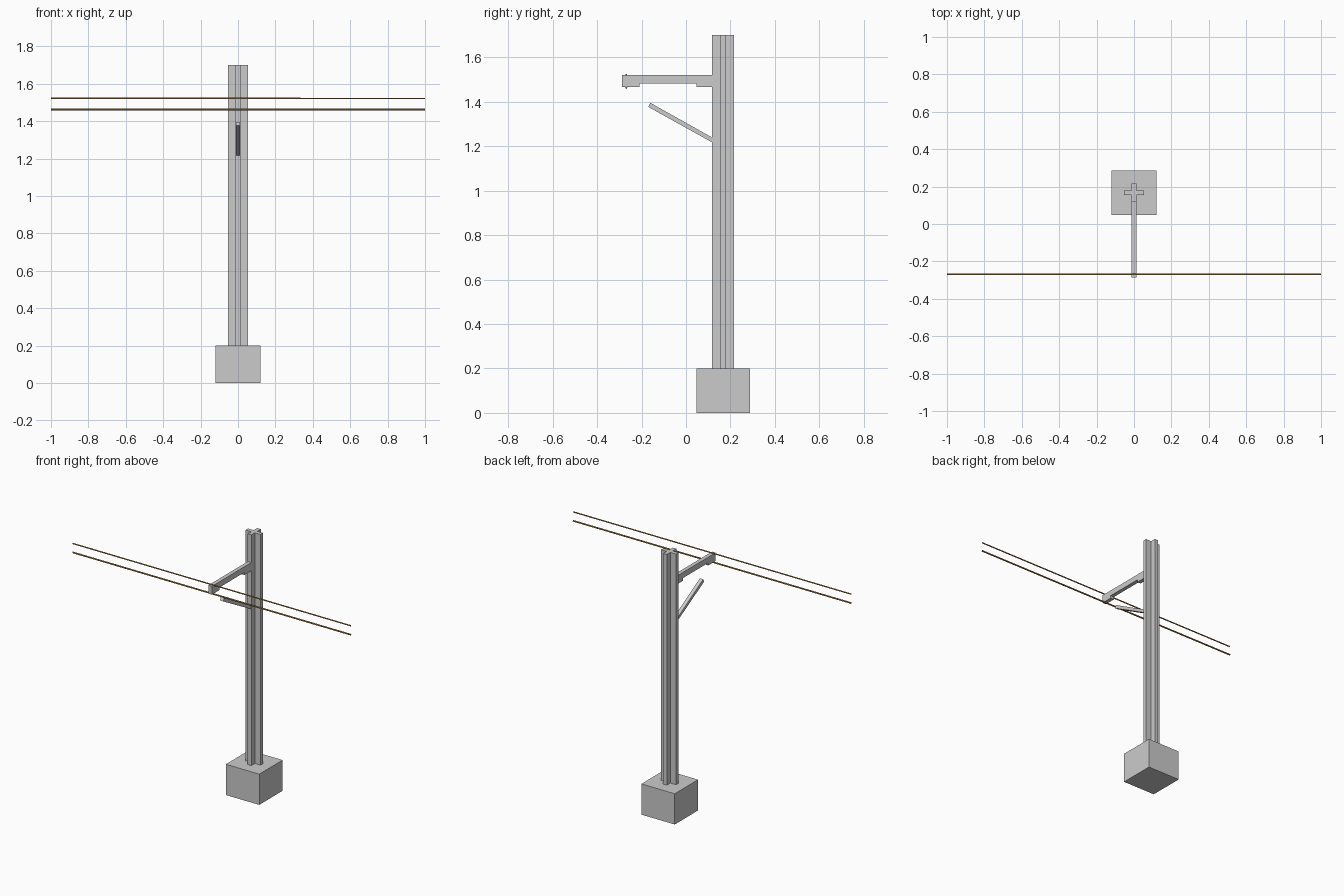
import bpy, bmesh, math
from mathutils import Vector

if "Cube" in bpy.data.objects:
    bpy.data.objects.remove(bpy.data.objects["Cube"])

POST_Y = 0.167


def extrude_profile(name, pts, direction):
    """Closed planar profile extruded along a vector."""
    bm = bmesh.new()
    face = bm.faces.new([bm.verts.new(p) for p in pts])
    new = bmesh.ops.extrude_face_region(bm, geom=[face])["geom"]
    bmesh.ops.translate(bm, vec=Vector(direction),
                        verts=[v for v in new if isinstance(v, bmesh.types.BMVert)])
    bmesh.ops.recalc_face_normals(bm, faces=bm.faces)
    mesh = bpy.data.meshes.new(name)
    bm.to_mesh(mesh)
    bm.free()
    ob = bpy.data.objects.new(name, mesh)
    bpy.context.collection.objects.link(ob)
    return ob


def side_profile(name, yz, half_width):
    return extrude_profile(name, [(-half_width, y, z) for y, z in yz],
                           (2 * half_width, 0, 0))


# Concrete footing
side_profile("footing", [(POST_Y - 0.12, 0), (POST_Y + 0.12, 0),
                         (POST_Y + 0.12, 0.2), (POST_Y - 0.12, 0.2)], 0.12)

# Cross-section post
a, bx, by = 0.013, 0.054, 0.049
cross = [(bx, -a), (bx, a), (a, a), (a, by), (-a, by), (-a, a),
         (-bx, a), (-bx, -a), (-a, -a), (-a, -by), (a, -by), (a, -a)]
extrude_profile("post", [(x, POST_Y + y, 0.2) for x, y in cross], (0, 0, 1.5))

# Cantilever arm with a lower pad at each end
front, back = -0.287, 0.12
side_profile("arm", [(front, 1.466), (-0.21, 1.466), (-0.21, 1.483), (0.047, 1.483),
                     (0.047, 1.466), (back, 1.466), (back, 1.52), (front, 1.52)], 0.013)

# Diagonal brace
side_profile("brace", [(0.12, 1.216), (0.12, 1.238), (-0.16, 1.395), (-0.17, 1.377)], 0.012)

# Overhead wires
copper = bpy.data.materials.new("copper")
copper.diffuse_color = (0.42, 0.22, 0.06, 1)
copper.use_nodes = True
copper.node_tree.nodes["Principled BSDF"].inputs["Base Color"].default_value = copper.diffuse_color
for name, z, r in (("upper_wire", 1.521, 0.004), ("lower_wire", 1.463, 0.005)):
    bpy.ops.mesh.primitive_cylinder_add(vertices=8, radius=r, depth=2,
                                        location=(0, -0.269, z),
                                        rotation=(0, math.pi / 2, 0))
    wire = bpy.context.object
    wire.name = name
    wire.data.materials.append(copper)
